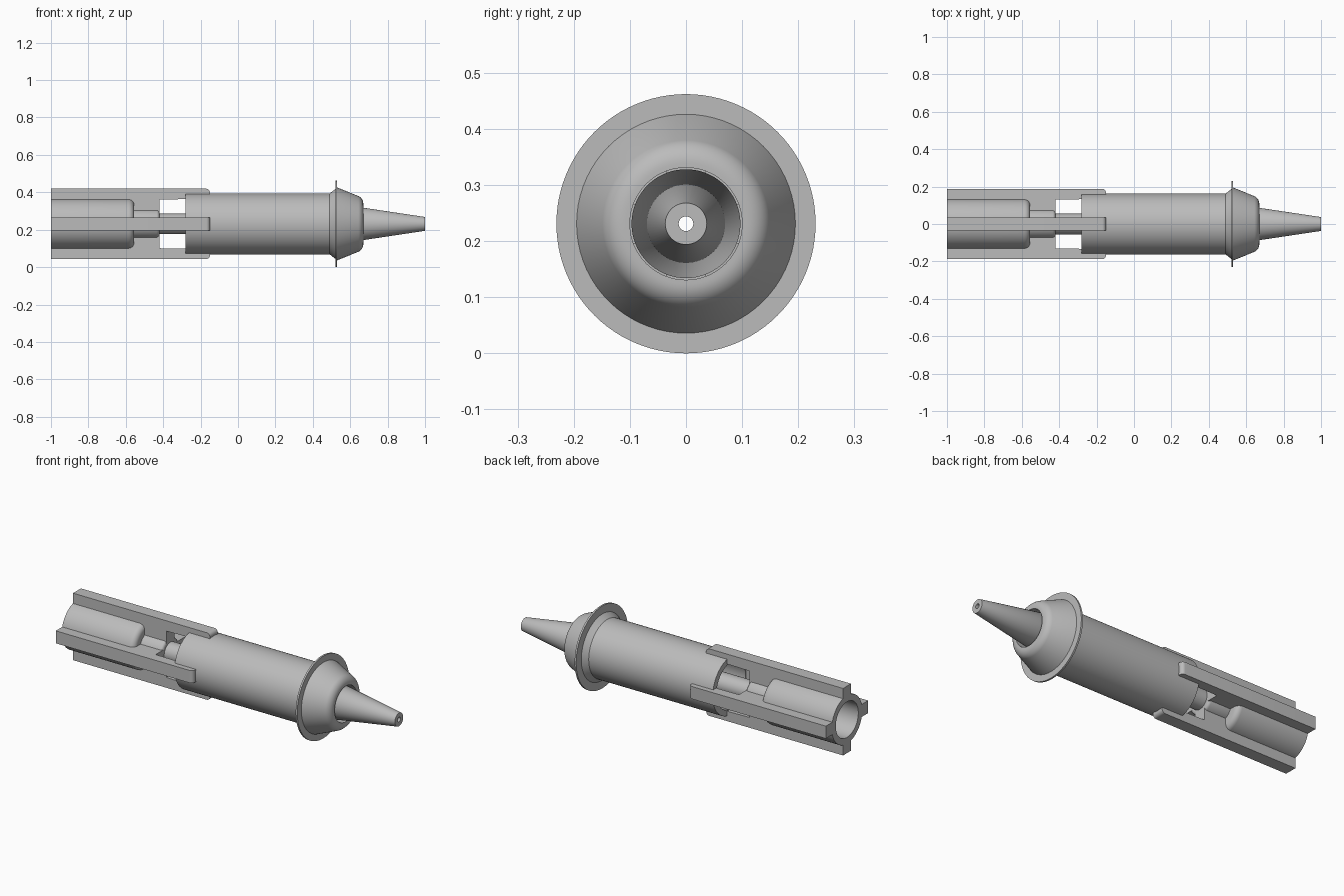
import bpy, bmesh, math
from mathutils import Matrix, Vector

cube = bpy.data.objects.get("Cube")
if cube:
    bpy.data.objects.remove(cube, do_unlink=True)

AXIS_Z = 0.231
grey = bpy.data.materials.new("plain grey")
grey.use_nodes = True
colour = (0.5, 0.5, 0.5, 1)
grey.diffuse_color = colour
grey.node_tree.nodes["Principled BSDF"].inputs["Base Color"].default_value = colour


def finish(name, bm):
    bmesh.ops.recalc_face_normals(bm, faces=bm.faces)
    mesh = bpy.data.meshes.new(name)
    bm.to_mesh(mesh)
    bm.free()
    mesh.materials.append(grey)
    obj = bpy.data.objects.new(name, mesh)
    obj.location.z = AXIS_Z
    bpy.context.collection.objects.link(obj)
    bpy.ops.object.select_all(action='DESELECT')
    obj.select_set(True)
    bpy.context.view_layer.objects.active = obj
    bpy.ops.object.shade_smooth_by_angle(angle=math.radians(32))
    return obj


def arc(cx, cr, radius, start, end, steps=6):
    """Points of a rounded corner, angles in degrees."""
    angles = [math.radians(start + (end - start) * i / steps) for i in range(steps + 1)]
    return [(cx + radius * math.cos(a), cr + radius * math.sin(a)) for a in angles]


def lathe(name, profile, segments=72):
    """Turn a closed (x, radius) outline around the long axis."""
    bm = bmesh.new()
    rings = []
    for i in range(segments):
        a = math.tau * i / segments
        rings.append([bm.verts.new((x, r * math.cos(a), r * math.sin(a))) for x, r in profile])
    n = len(profile)
    for i, ring in enumerate(rings):
        after = rings[(i + 1) % segments]
        for j in range(n):
            k = (j + 1) % n
            bm.faces.new((ring[j], ring[k], after[k], after[j]))
    return finish(name, bm)


# Hollow rear tube, stepped neck and thin rod with a fine bore, ending in the nozzle
lathe("core_and_nozzle",
      [(-1, 0.1), (-1, 0.135)]
      + arc(-0.585, 0.105, 0.03, 90, 0)
      + [(-0.555, 0.08)]
      + arc(-0.435, 0.065, 0.015, 90, 0, 4)
      + [(-0.42, 0.055), (0.5, 0.055), (0.6, 0.097), (1, 0.037),
         (1, 0.013), (-0.56, 0.013), (-0.6, 0.1)])

# Outer sleeve, open at the rear, with a conical front shoulder
lathe("sleeve",
      [(-0.28, 0.13), (-0.28, 0.163), (0.49, 0.163), (0.525, 0.19),
       (0.53, 0.195)]
      + arc(0.625, 0.108, 0.045, 65, 0, 8)
      + [(0.67, 0.1), (0.5, 0.1), (0.45, 0.13)])

# Thin flange
lathe("flange", [(0.52, 0.15), (0.52, 0.231), (0.53, 0.231), (0.53, 0.15)], 96)

# Four long ribs that bridge the rear tube and the sleeve
rib_outline = ([(-1, 0.115), (-1, 0.188)]
               + arc(-0.17, 0.168, 0.02, 90, 0)
               + [(-0.15, 0.135), (-0.42, 0.13), (-0.42, 0.06),
                  (-0.555, 0.06), (-0.575, 0.115)])
for i, label in enumerate(("top", "front", "bottom", "back")):
    bm = bmesh.new()
    face = bm.faces.new([bm.verts.new((x, -0.035, r)) for x, r in rib_outline])
    moved = bmesh.ops.extrude_face_region(bm, geom=[face])["geom"]
    bmesh.ops.translate(bm, vec=Vector((0, 0.07, 0)),
                        verts=[v for v in moved if isinstance(v, bmesh.types.BMVert)])
    bmesh.ops.rotate(bm, verts=bm.verts, cent=(0, 0, 0),
                     matrix=Matrix.Rotation(math.pi / 2 * i, 3, 'X'))
    finish(label + "_rib", bm)
